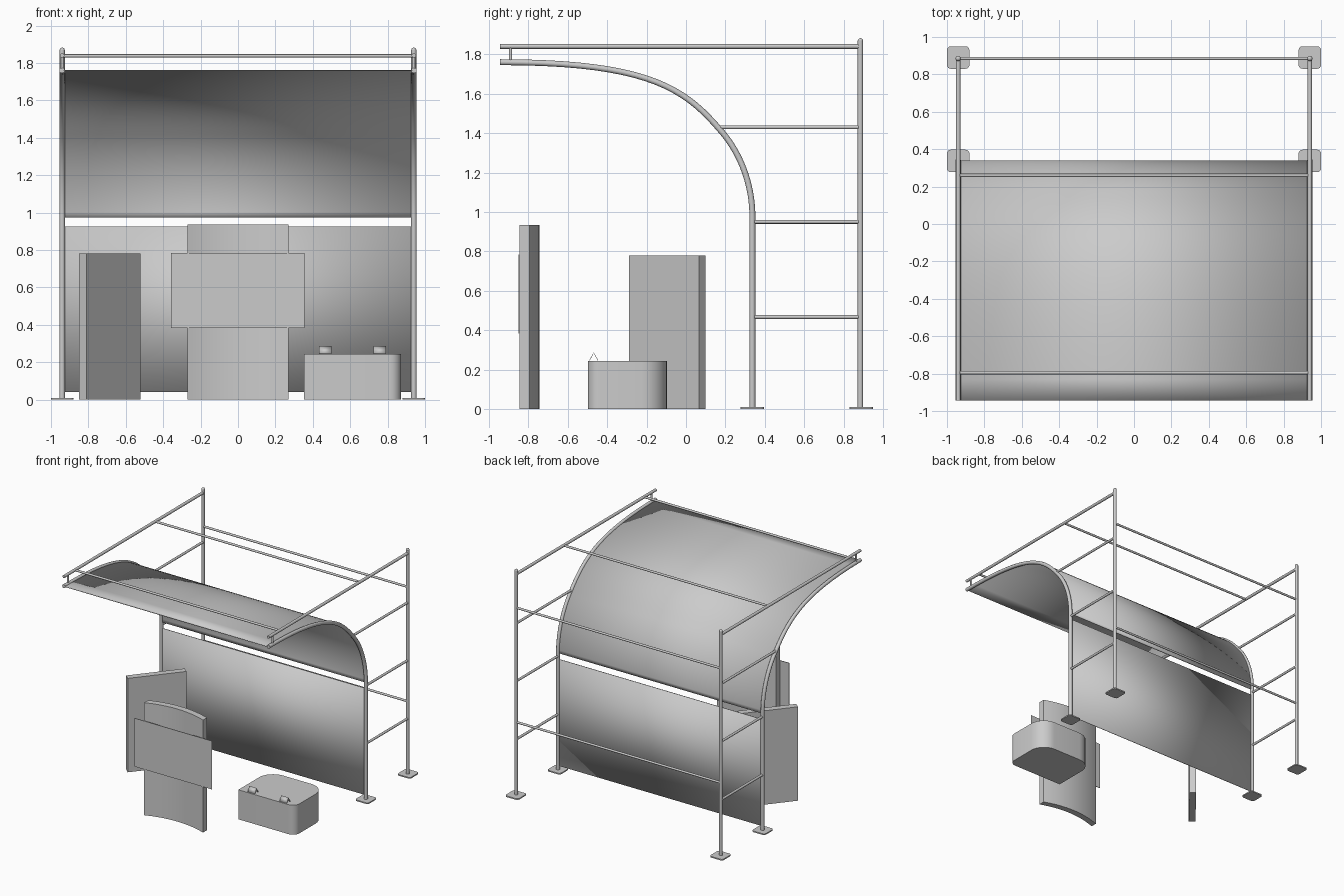
import bpy, bmesh, math
from mathutils import Vector
from mathutils.geometry import interpolate_bezier

if "Cube" in bpy.data.objects:
    bpy.data.objects.remove(bpy.data.objects["Cube"])


def finish(obj, angle=30):
    bpy.ops.object.select_all(action='DESELECT')
    obj.select_set(True)
    bpy.context.view_layer.objects.active = obj
    if obj.type == 'CURVE':
        bpy.ops.object.convert(target='MESH')
    bpy.ops.object.shade_smooth_by_angle(angle=math.radians(angle))
    return bpy.context.object


def tube(name, points, r):
    cu = bpy.data.curves.new(name, 'CURVE')
    cu.dimensions = '3D'
    cu.bevel_depth = r
    cu.bevel_resolution = 4
    cu.use_fill_caps = True
    sp = cu.splines.new('POLY')
    sp.points.add(len(points) - 1)
    for p, co in zip(sp.points, points):
        p.co = (*co, 1)
    obj = bpy.data.objects.new(name, cu)
    bpy.context.collection.objects.link(obj)
    return finish(obj, 40)


def prism(name, outline, z0, z1):
    """Extrude a plan outline (x, y) from z0 to z1."""
    bm = bmesh.new()
    f = bm.faces.new([bm.verts.new((x, y, z0)) for x, y in outline])
    top = bmesh.ops.extrude_face_region(bm, geom=[f])['geom']
    bmesh.ops.translate(bm, vec=(0, 0, z1 - z0),
                        verts=[v for v in top if isinstance(v, bmesh.types.BMVert)])
    bmesh.ops.recalc_face_normals(bm, faces=bm.faces)
    me = bpy.data.meshes.new(name)
    bm.to_mesh(me)
    bm.free()
    obj = bpy.data.objects.new(name, me)
    bpy.context.collection.objects.link(obj)
    return finish(obj)


def rounded(x0, x1, y0, y1, radii, n=8):
    """Rectangle outline, corner radii in order FL, FR, BR, BL."""
    pts = []
    spec = [(x0, y0, 1, 1), (x1, y0, -1, 1), (x1, y1, -1, -1), (x0, y1, 1, -1)]
    for i, ((x, y, sx, sy), r) in enumerate(zip(spec, radii)):
        if r == 0:
            pts.append((x, y))
            continue
        for k in range(n + 1):
            a = math.pi + math.pi / 2 * (i + k / n)
            pts.append((x + sx * r + r * math.cos(a), y + sy * r + r * math.sin(a)))
    return pts


def sheet(name, profile, x0, x1, thick):
    """Thin sheet swept along x from a (y, z) profile."""
    verts = [(x, y, z) for y, z in profile for x in (x0, x1)]
    faces = [(2 * i, 2 * i + 1, 2 * i + 3, 2 * i + 2) for i in range(len(profile) - 1)]
    me = bpy.data.meshes.new(name)
    me.from_pydata(verts, [], faces)
    obj = bpy.data.objects.new(name, me)
    bpy.context.collection.objects.link(obj)
    mod = obj.modifiers.new('thickness', 'SOLIDIFY')
    mod.thickness, mod.offset = thick, 0
    finish(obj)
    bpy.ops.object.modifier_apply(modifier=mod.name)
    return obj


PX, FY, BY = 0.94, 0.337, 0.885     # post positions

# Shared side profile of the canopy (y, z)
bez = [[(FY, 0.975), (FY, 1.15), (0.27, 1.31), (0.17, 1.42)],
       [(0.17, 1.42), (-0.01, 1.63), (-0.20, 1.76), (-0.944, 1.76)]]
arc = []
for seg in bez:
    p = interpolate_bezier(*[Vector((0, *q)) for q in seg], 20)
    arc += [(v.y, v.z) for v in p][1 if arc else 0:]

# Side frames
for s, side in ((-1, 'left'), (1, 'right')):
    x = s * PX
    tube(side + '_arched_post', [(x, FY, 0)] + [(x, y, z) for y, z in arc], 0.015)
    tube(side + '_back_post', [(x, BY, 0), (x, BY, 1.87)], 0.014)
    bpy.ops.mesh.primitive_uv_sphere_add(segments=16, ring_count=8, radius=0.014,
                                         location=(x, BY, 1.868))
    bpy.context.object.name = side + '_post_cap'
    finish(bpy.context.object)
    tube(side + '_top_rail', [(x, -0.944, 1.84), (x, BY, 1.84)], 0.012)
    tube(side + '_rail_spacer', [(x, -0.89, 1.76), (x, -0.89, 1.84)], 0.008)
    for i, (y, z) in enumerate(((FY, 0.467), (FY, 0.95), (0.17, 1.43))):
        tube(f'{side}_side_rail_{i}', [(x, y, z), (x, BY, z)], 0.010)
    for y, part in ((FY, 'front'), (0.89, 'back')):
        prism(f'{side}_{part}_base_plate',
              rounded(x - 0.06, x + 0.06, y - 0.06, y + 0.06, [0.02] * 4, 4), 0, 0.01)

# Cross rails
for i, (y, z) in enumerate(((BY, 0.61), (BY, 1.56), (0.26, 1.838), (-0.795, 1.838))):
    tube(f'cross_rail_{i}', [(-PX, y, z), (PX, y, z)], 0.009)

# Canopy and rear wall panel
sheet('canopy', arc, -0.93, 0.93, 0.006)
sheet('wall_panel', [(FY, 0.04), (FY, 0.925)], -0.93, 0.93, 0.006)

# Standing slab, turned diagonally
prism('diagonal_slab', [(-0.81, -0.29), (-0.52, 0.065), (-0.56, 0.10), (-0.85, -0.255)], 0, 0.78)

# Curved display stand with flat sign board in front
N = 16
xs = [-0.27 + 0.54 * i / N for i in range(N + 1)]
bow = [0.05 * (1 - (x / 0.27) ** 2) for x in xs]
front = [(x, -0.845 + b) for x, b in zip(xs, bow)]
back = [(x, -0.793 + b) for x, b in zip(xs, bow)]
prism('curved_stand', front + back[::-1], 0, 0.935)
prism('sign_board', rounded(-0.357, 0.355, -0.85, -0.845, [0] * 4), 0.383, 0.785)

# Counter block with two folded cards
prism('counter_block', rounded(0.352, 0.872, -0.498, -0.097, [0, 0.06, 0.13, 0.13]), 0, 0.245)
for i, x in enumerate((0.432, 0.725)):
    sheet(f'folded_card_{i}', [(-0.49, 0.246), (-0.468, 0.286), (-0.446, 0.246)],
          x, x + 0.067, 0.003)
